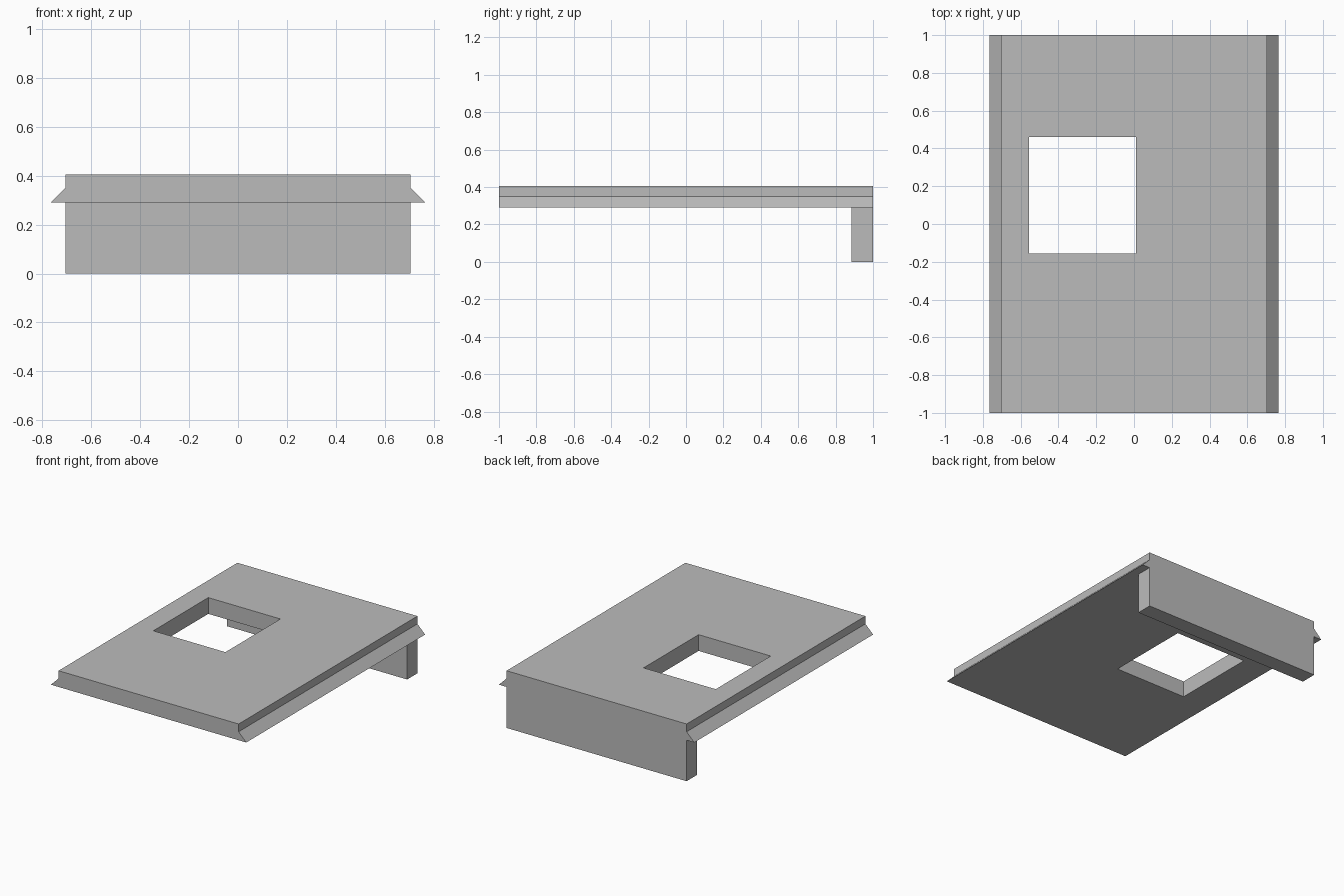
import bpy, bmesh
from mathutils import Vector

if "Cube" in bpy.data.objects:
    bpy.data.objects.remove(bpy.data.objects["Cube"], do_unlink=True)

grey = bpy.data.materials.new("plain grey")
grey.use_nodes = True
grey.diffuse_color = (0.5, 0.5, 0.5, 1)
grey.node_tree.nodes["Principled BSDF"].inputs["Base Color"].default_value = (0.5, 0.5, 0.5, 1)


def prism(name, profile, y0, y1):
    """Extrude a closed x-z profile from y0 to y1."""
    bm = bmesh.new()
    face = bm.faces.new([bm.verts.new((x, y0, z)) for x, z in profile])
    out = bmesh.ops.extrude_face_region(bm, geom=[face])
    moved = [v for v in out["geom"] if isinstance(v, bmesh.types.BMVert)]
    bmesh.ops.translate(bm, verts=moved, vec=Vector((0, y1 - y0, 0)))
    bmesh.ops.recalc_face_normals(bm, faces=bm.faces)
    mesh = bpy.data.meshes.new(name)
    bm.to_mesh(mesh)
    bm.free()
    mesh.materials.append(grey)
    obj = bpy.data.objects.new(name, mesh)
    bpy.context.collection.objects.link(obj)
    return obj


def box_profile(x0, x1, z0, z1):
    return [(x0, z0), (x1, z0), (x1, z1), (x0, z1)]


def combine(target, helper, operation):
    """Apply a boolean and discard the helper."""
    helper.hide_render = True
    mod = target.modifiers.new(operation.lower(), "BOOLEAN")
    mod.operation, mod.solver, mod.object = operation, "EXACT", helper
    bpy.context.view_layer.objects.active = target
    bpy.ops.object.modifier_apply(modifier=mod.name)
    bpy.data.objects.remove(helper, do_unlink=True)


HALF, LIP = 0.705, 0.765
BOTTOM, LEDGE, TOP = 0.29, 0.35, 0.405

# Slab with a sloped lip along both long sides
right_side = [(LIP, BOTTOM), (HALF, LEDGE), (HALF, TOP)]
left_side = [(-x, z) for x, z in reversed(right_side)]
slab = prism("slab", right_side + left_side, -1, 1)

# Wall hanging below the back edge
combine(slab, prism("back_wall", box_profile(-HALF, HALF, 0, LEDGE), 0.885, 1), "UNION")

# Rectangular opening through the slab
combine(slab, prism("opening_cutter", box_profile(-0.555, 0.01, 0.1, 0.6), -0.155, 0.46), "DIFFERENCE")
